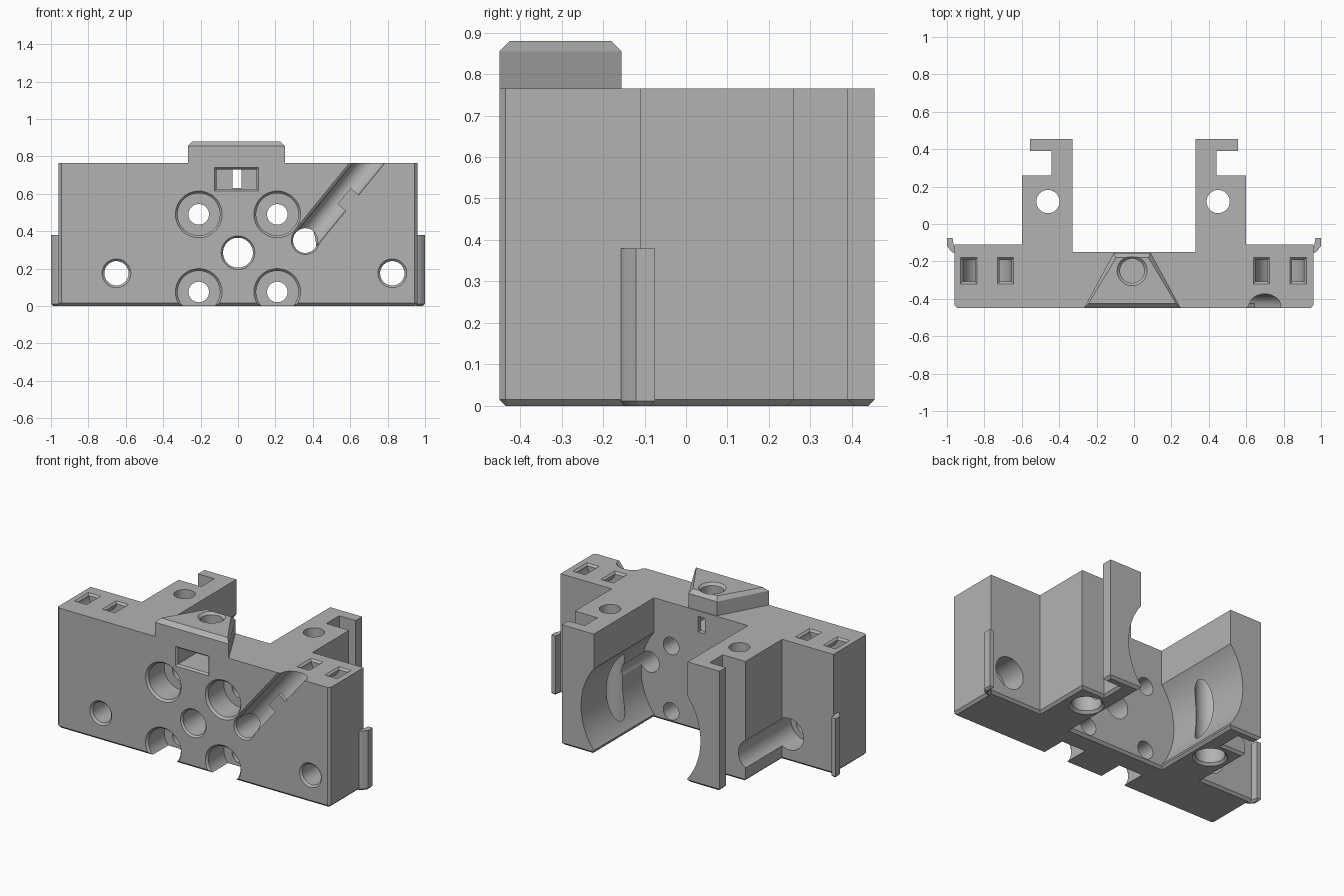
import bpy, bmesh
from math import sin, cos, pi, radians
from mathutils import Matrix, Vector

if "Cube" in bpy.data.objects:
    bpy.data.objects.remove(bpy.data.objects["Cube"])

grey = bpy.data.materials.new("plain grey")
grey.use_nodes = True
COLOUR = (0.45, 0.45, 0.45, 1)
grey.diffuse_color = COLOUR
grey.node_tree.nodes["Principled BSDF"].inputs["Base Color"].default_value = COLOUR

TOP, FRONT, EPS = 0.765, -0.45, 0.03


def frame(u, v, w, origin=(0, 0, 0)):
    """Matrix from three axes and an origin."""
    m = Matrix((u, v, w)).transposed().to_4x4()
    m.translation = Vector(origin)
    return m


def up(x=0, y=0, z=0):
    return Matrix.Translation((x, y, z))


def back(x=0, z=0, y=0):
    """Local XY is the front plane, local Z runs towards the back."""
    return frame((1, 0, 0), (0, 0, 1), (0, 1, 0), (x, y, z))


def circle(r, n=48):
    return [(r * cos(2 * pi * i / n), r * sin(2 * pi * i / n)) for i in range(n)]


def rect(w, h):
    return [(-w / 2, -h / 2), (w / 2, -h / 2), (w / 2, h / 2), (-w / 2, h / 2)]


def loft(name, loops, matrix=Matrix(), foot=0):
    """Join equal loops (points, height) into a solid; foot chamfers the base."""
    bm = bmesh.new()
    rings = [[bm.verts.new(matrix @ Vector((x, y, t))) for x, y in pts] for pts, t in loops]
    base = bm.faces.new(rings[0])
    bm.faces.new(rings[-1])
    for a, b in zip(rings, rings[1:]):
        for i in range(len(a)):
            j = (i + 1) % len(a)
            bm.faces.new((a[i], a[j], b[j], b[i]))
    bmesh.ops.recalc_face_normals(bm, faces=bm.faces)
    if foot:
        bmesh.ops.inset_region(bm, faces=[base], thickness=foot, use_boundary=True, use_even_offset=True)
        for v in base.verts:
            v.co.z -= foot
    mesh = bpy.data.meshes.new(name)
    bm.to_mesh(mesh)
    bm.free()
    mesh.materials.append(grey)
    ob = bpy.data.objects.new(name, mesh)
    bpy.context.scene.collection.objects.link(ob)
    return ob


def prism(name, pts, lo, hi, matrix=Matrix(), foot=0):
    return loft(name, [(pts, lo), (pts, hi)], matrix, foot)


def turned(name, steps, matrix):
    return loft(name, [(circle(r), t) for r, t in steps], matrix)


def combine(ob, operation):
    """Boolean a part into the body and discard it."""
    ob.hide_render = True
    mod = body.modifiers.new(ob.name, 'BOOLEAN')
    mod.operation, mod.solver, mod.object = operation, 'EXACT', ob
    bpy.context.view_layer.objects.active = body
    bpy.ops.object.modifier_apply(modifier=mod.name)
    bpy.data.objects.remove(ob)


def cut(ob):
    combine(ob, 'DIFFERENCE')


def add(ob):
    combine(ob, 'UNION')


# Plate with two hooked rear arms
half = [(0.945, FRONT), (0.96, -0.435), (0.96, -0.11), (0.6, -0.11), (0.6, 0.26),
        (0.44, 0.26), (0.44, 0.39), (0.555, 0.39), (0.555, 0.455), (0.33, 0.455), (0.33, -0.15)]
outline = half + [(-x, y) for x, y in reversed(half)]
body = prism("mount_body", outline, 0.015, TOP, foot=0.015)

# Short ribs on the plate ends
for s in (1, -1):
    rib = [(0.94, -0.165), (0.963, -0.155), (0.98, -0.145), (0.99, -0.13), (1.0, -0.12),
           (1.0, -0.075), (0.97, -0.075), (0.963, -0.12), (0.94, -0.12)]
    add(prism("end_rib", [(s * x, y) for x, y in rib], 0.012, 0.38, foot=0.012))


# Tapered boss on top
def boss_outline(d):
    return [(-0.268 + d, FRONT + d), (0.25 - d, FRONT + d), (0.09 - d / 2, -0.155 - d), (-0.108 + d / 2, -0.155 - d)]


add(loft("top_boss", [(boss_outline(0), TOP - 0.1), (boss_outline(0), 0.855), (boss_outline(0.025), 0.88)]))

# Round clearance between the arms
cut(prism("arm_bore", circle(0.42, 96), -0.15, 0.6, back(0, 0.285)))

# Counterbored and centre holes
for x in (-0.21, 0.21):
    for z in (0.075, 0.49):
        cut(turned("counterbore", [(0.155, -EPS), (0.125, 0), (0.113, 0.014), (0.113, 0.17),
                                   (0.055, 0.17), (0.055, 0.34)], back(x, z, FRONT)))
cut(turned("centre_hole", [(0.12, -EPS), (0.09, 0), (0.08, 0.012), (0.08, 0.34)], back(0, 0.285, FRONT)))

# Outer holes, wider at the back
for x in (-0.65, 0.825):
    cut(turned("outer_hole", [(0.105, -EPS), (0.077, 0), (0.065, 0.012), (0.065, 0.18),
                              (0.1, 0.18), (0.1, 0.75)], back(x, 0.175, FRONT)))

# Vertical holes through the arms
for x in (-0.46, 0.45):
    cut(turned("arm_hole", [(0.13, -EPS), (0.1, 0), (0.085, 0.015), (0.085, 0.6),
                            (0.062, 0.6), (0.062, 0.8)], up(x, 0.12)))

# Nut pocket, screw hole and rear slit
cut(loft("nut_pocket", [(rect(0.295, 0.185), -EPS), (rect(0.235, 0.125), 0),
                        (rect(0.215, 0.105), 0.012), (rect(0.215, 0.105), 0.27)], back(-0.008, 0.678, FRONT)))
cut(prism("rear_slit", rect(0.05, 0.1), 0.2, 0.34, back(-0.005, 0.68, FRONT)))
cut(turned("screw_hole", [(0.065, 0.7), (0.065, 0.865), (0.08, 0.88), (0.11, 0.91)], up(-0.01, -0.25)))

# Curved strap tunnels opening on the top
for x in (-0.785, 0.78):
    arc = [pi + pi * i / 24 for i in range(25)]
    outer, inner = ([(r * cos(a), r * sin(a)) for a in arc] for r in (0.13, 0.067))
    ring = [(-0.13, EPS)] + outer + [(0.13, EPS), (0.067, EPS)] + inner[::-1] + [(-0.067, EPS)]
    cut(prism("strap_tunnel", ring, -0.308, -0.192, back(x, TOP)))
    for dx in (-0.0985, 0.0985):
        cut(loft("tunnel_mouth", [(rect(0.063, 0.116), -0.012), (rect(0.087, 0.14), 0),
                                  (rect(0.147, 0.2), EPS)], up(x + dx, -0.25, TOP)))

# Diagonal cable channel with a retaining tab
a = radians(50.7)
along, across = (cos(a), 0, sin(a)), (sin(a), 0, -cos(a))
channel = frame(across, (0, 1, 0), along, (0.36, 0, 0.35))
R, Y = 0.066, -0.44
groove = [(R * cos(pi * i / 24), Y + R * sin(pi * i / 24)) for i in range(25)]
groove += [(-0.08, FRONT), (-0.08, FRONT - EPS), (R, FRONT - EPS)]
cut(prism("cable_channel", groove, 0, 0.75, channel))
cut(turned("cable_hole", [(0.1, -EPS), (0.075, 0), (0.066, 0.012), (0.066, 0.6)], back(0.36, 0.35, FRONT)))
tab = [(0.01, FRONT), (0.08, FRONT), (0.08, FRONT + 0.025), (0.01, FRONT + 0.025)]
add(prism("cable_tab", tab, 0.26, 0.37, channel))

bpy.ops.object.select_all(action='DESELECT')
body.hide_render = False
body.select_set(True)
bpy.context.view_layer.objects.active = body
bpy.ops.object.shade_smooth_by_angle(angle=radians(30))
